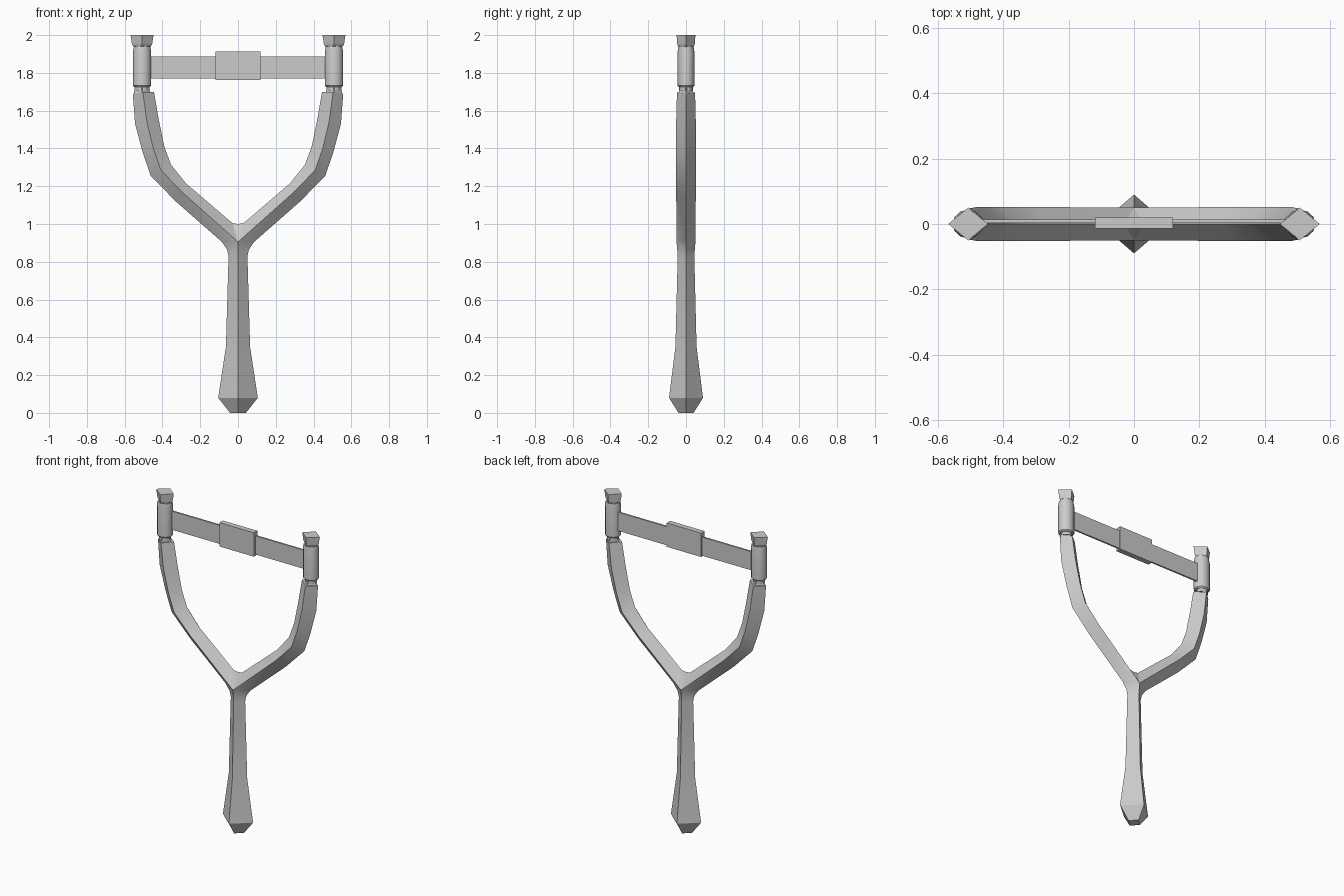
import bpy, bmesh, math

if "Cube" in bpy.data.objects:
    bpy.data.objects.remove(bpy.data.objects["Cube"])


def finish(name, bm, smooth=None):
    bmesh.ops.remove_doubles(bm, verts=bm.verts, dist=0.0005)
    bmesh.ops.recalc_face_normals(bm, faces=bm.faces)
    me = bpy.data.meshes.new(name)
    bm.to_mesh(me)
    bm.free()
    ob = bpy.data.objects.new(name, me)
    bpy.context.collection.objects.link(ob)
    if smooth:
        bpy.ops.object.select_all(action='DESELECT')
        ob.select_set(True)
        bpy.context.view_layer.objects.active = ob
        bpy.ops.object.shade_smooth_by_angle(angle=math.radians(smooth))
    return ob


def strip(bm, a, b):
    """Faces between two edge lines, skipping repeated points."""
    for i in range(len(a) - 1):
        pts = []
        for p in (a[i], a[i + 1], b[i + 1], b[i]):
            if p not in pts:
                pts.append(p)
        if len(pts) > 2:
            bm.faces.new([bm.verts.new(p) for p in pts])


def stack(name, x, rows, sides, smooth=None):
    """Solid from rings of (z, half width, half depth)."""
    bm = bmesh.new()
    rings = []
    for z, hx, hy in rows:
        rings.append([bm.verts.new((x + hx * math.cos(math.tau * k / sides),
                                    hy * math.sin(math.tau * k / sides), z))
                      for k in range(sides)])
    for a, b in zip(rings, rings[1:]):
        for k in range(sides):
            n = (k + 1) % sides
            bm.faces.new((a[k], a[n], b[n], b[k]))
    bm.faces.new(rings[0])
    bm.faces.new(rings[-1])
    return finish(name, bm, smooth)


def box(name, size, loc):
    bm = bmesh.new()
    bmesh.ops.create_cube(bm, size=1)
    bmesh.ops.scale(bm, vec=size, verts=bm.verts)
    bmesh.ops.translate(bm, vec=loc, verts=bm.verts)
    return finish(name, bm)


# Forked frame: diamond section, outer edge (x, z), ridge (x, z, half depth)
outer = [(0.042, 0), (0.105, 0.08), (0.064, 0.35), (0.05, 0.83), (0.058, 0.865),
         (0.085, 0.905), (0.33, 1.12), (0.462, 1.255), (0.505, 1.38),
         (0.545, 1.53), (0.557, 1.69)]
ridge = [(0, 0, 0.04), (0, 0.08, 0.09), (0, 0.35, 0.056), (0, 0.83, 0.044),
         (0, 0.905, 0.05), (0, 0.905, 0.05), (0.297, 1.17, 0.052),
         (0.408, 1.285, 0.052), (0.447, 1.395, 0.052), (0.482, 1.54, 0.052),
         (0.503, 1.695, 0.048)]
inner = [(0, 1.0), (0.03, 1.005), (0.275, 1.215), (0.355, 1.315), (0.39, 1.41),
         (0.42, 1.555), (0.445, 1.70)]
bm = bmesh.new()
for sx in (1, -1):
    o = [(x * sx, 0, z) for x, z in outer]
    n = [(x * sx, 0, z) for x, z in inner]
    rims = []
    for sy in (1, -1):
        r = [(x * sx, h * sy, z) for x, z, h in ridge]
        strip(bm, o, r)
        strip(bm, [r[5]] + r[5:], n)
        rims.append(r)
    # arm tip and handle base
    bm.faces.new([bm.verts.new(p) for p in (o[-1], rims[0][-1], n[-1], rims[1][-1])])
    bm.faces.new([bm.verts.new(p) for p in (o[0], rims[0][0], rims[1][0])])
finish("forked_frame", bm, 20)

# Arm tips: notched neck, end cap, tied band wrap
for side, sx in (("right", 1), ("left", -1)):
    x = 0.508 * sx
    stack(side + "_neck", x, [(1.685, 0.045, 0.042), (1.71, 0.04, 0.036),
                              (1.95, 0.04, 0.036)], 4)
    stack(side + "_cap", x, [(1.935, 0.042, 0.038), (1.95, 0.053, 0.046),
                             (2.0, 0.061, 0.05)], 4)
    stack(side + "_binding", x, [(1.705, 0.036, 0.034), (1.945, 0.036, 0.034)], 12, 35)
    stack(side + "_band_wrap", x, [(1.725, 0.042, 0.038), (1.732, 0.048, 0.044),
                                   (1.915, 0.048, 0.044), (1.94, 0.043, 0.04)], 12, 35)

# Elastic strap and pouch
box("elastic_strap", (0.95, 0.011, 0.117), (0, 0.009, 1.828))
box("pouch", (0.24, 0.034, 0.15), (0, 0.003, 1.838))
